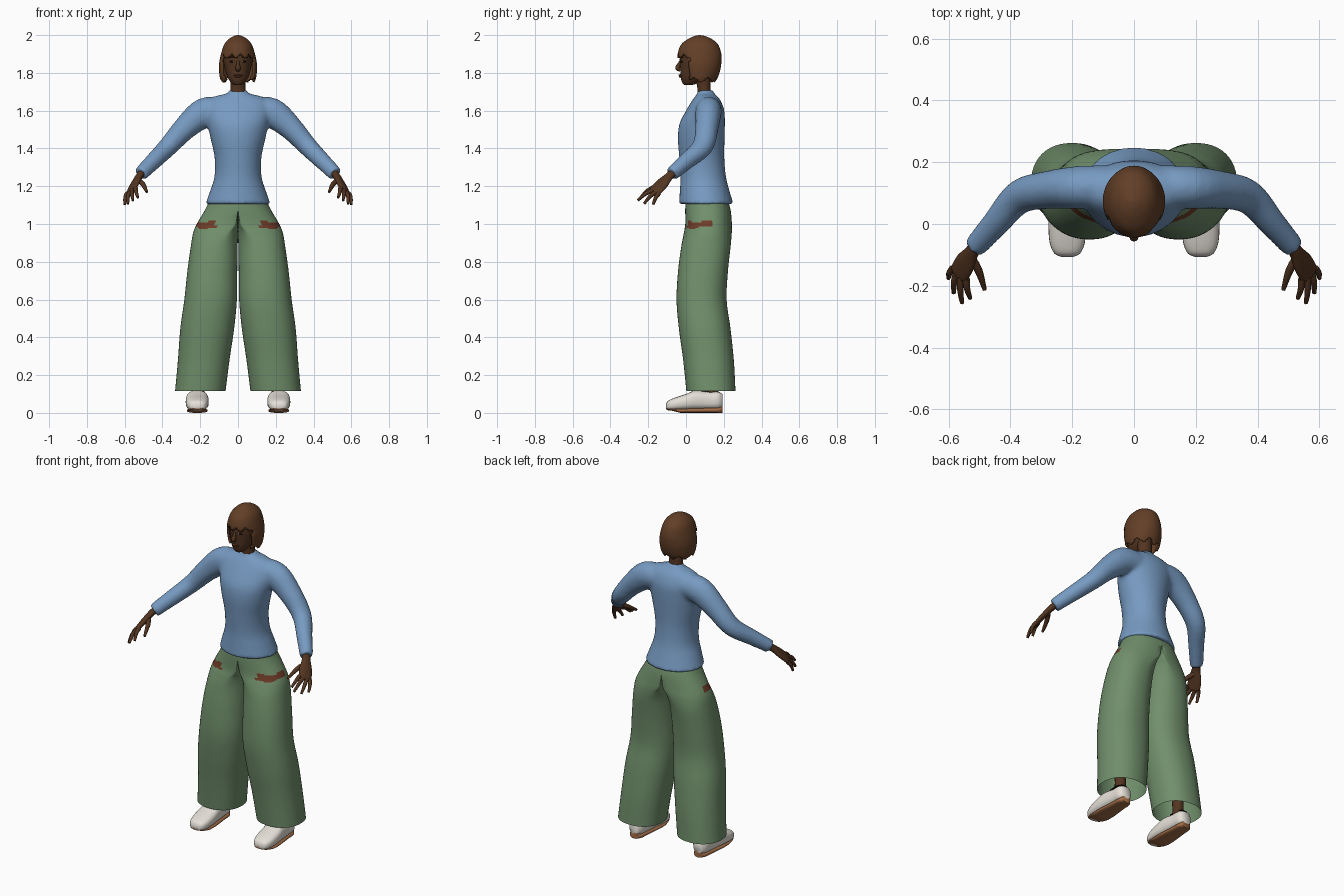
import bpy, bmesh, math
from mathutils import Vector

if "Cube" in bpy.data.objects:
    bpy.data.objects.remove(bpy.data.objects["Cube"])

def mat(name, r, g, b):
    m = bpy.data.materials.new(name)
    m.diffuse_color = [(c / 255) ** 2.2 for c in (r, g, b)] + [1]
    m.use_nodes = True
    m.node_tree.nodes["Principled BSDF"].inputs["Base Color"].default_value = m.diffuse_color
    return m

SKIN = mat("dark_skin", 84, 56, 38)
HAIR = mat("brown_hair", 98, 65, 43)
SHIRT = mat("blue_knit", 118, 153, 192)
PANTS = mat("green_cloth", 112, 142, 107)
WHITE = mat("shoe_white", 228, 223, 214)
SOLE = mat("tan_sole", 160, 108, 72)
HIP = mat("red_brown_skin", 110, 62, 44)
DARK = mat("dark_detail", 38, 26, 22)

def dense(rows, n):
    """Smoothly interpolate rows of numbers (Catmull-Rom)."""
    out = []
    for i in range(len(rows) - 1):
        a, b, c, d = (rows[max(0, min(len(rows) - 1, i + k))] for k in (-1, 0, 1, 2))
        for s in range(n):
            t = s / n
            out.append([0.5 * (2 * q + (r - p) * t + (2 * p - 5 * q + 4 * r - u) * t * t
                               + (3 * q - p - 3 * r + u) * t ** 3) for p, q, r, u in zip(a, b, c, d)])
    return out + [list(rows[-1])]

def skin_rings(bm, rings, caps=(True, True)):
    vs = [[bm.verts.new(p) for p in ring] for ring in rings]
    n = len(vs[0])
    for a, b in zip(vs, vs[1:]):
        for i in range(n):
            bm.faces.new((a[i], a[(i + 1) % n], b[(i + 1) % n], b[i]))
    if caps[0]:
        bm.faces.new(vs[0][::-1])
    if caps[1]:
        bm.faces.new(vs[-1])

def sgnpow(c, p):
    return math.copysign(abs(c) ** p, c)

def stack(bm, rows, seg=32, n=4, caps=(True, True), power=1.0):
    """Horizontal ellipses: (z, half width, y front, y back)."""
    rings = []
    for z, rx, y0, y1 in dense(rows, n):
        rings.append([(rx * sgnpow(math.cos(2 * math.pi * i / seg), power),
                       (y0 + y1) / 2 + (y1 - y0) / 2 * sgnpow(math.sin(2 * math.pi * i / seg), power), z)
                      for i in range(seg)])
    skin_rings(bm, rings, caps)

def tube(bm, rows, side=(0, 1, 0), seg=16, n=4):
    """Tube on a path: (x, y, z, radius along side, radius across)."""
    rows = dense(rows, n)
    pts = [Vector(r[:3]) for r in rows]
    rings = []
    for i, r in enumerate(rows):
        t = (pts[min(i + 1, len(pts) - 1)] - pts[max(i - 1, 0)]).normalized()
        u = Vector(side)
        u = (u - t * u.dot(t)).normalized()
        v = t.cross(u)
        rings.append([pts[i] + u * r[3] * math.cos(a) + v * r[4] * math.sin(a)
                      for a in (2 * math.pi * k / seg for k in range(seg))])
    skin_rings(bm, rings)

def blob(bm, c, s):
    ret = bmesh.ops.create_uvsphere(bm, u_segments=16, v_segments=8, radius=1)
    for v in ret["verts"]:
        v.co = Vector([c[k] + v.co[k] * s[k] for k in range(3)])

def finish(name, bm, mats, mirror=False, rule=None, angle=60):
    if mirror:
        geo = bm.verts[:] + bm.edges[:] + bm.faces[:]
        new = bmesh.ops.duplicate(bm, geom=geo)["geom"]
        for v in (g for g in new if isinstance(g, bmesh.types.BMVert)):
            v.co.x *= -1
    bmesh.ops.recalc_face_normals(bm, faces=bm.faces)
    if rule:
        for f in bm.faces:
            f.material_index = rule(f)
    me = bpy.data.meshes.new(name)
    bm.to_mesh(me)
    bm.free()
    for m in mats:
        me.materials.append(m)
    ob = bpy.data.objects.new(name, me)
    bpy.context.collection.objects.link(ob)
    bpy.ops.object.select_all(action='DESELECT')
    bpy.context.view_layer.objects.active = ob
    ob.select_set(True)
    bpy.ops.object.shade_smooth_by_angle(angle=math.radians(angle))
    return ob

# Sweater: arms and torso fused into one knit surface
bm = bmesh.new()
tube(bm, [(.08, .12, 1.6, .07, .07), (.18, .118, 1.588, .07, .08), (.28, .11, 1.508, .062, .064),
          (.37, .088, 1.41, .056, .052), (.445, .005, 1.335, .045, .045), (.515, -.075, 1.265, .037, .039)])
geo = bm.verts[:] + bm.edges[:] + bm.faces[:]
for v in bmesh.ops.duplicate(bm, geom=geo)["geom"]:
    if isinstance(v, bmesh.types.BMVert):
        v.co.x *= -1
stack(bm, [(1.105, .173, -.037, .252), (1.17, .15, -.033, .232), (1.25, .125, -.03, .212),
           (1.35, .124, -.036, .203), (1.45, .145, -.043, .204), (1.53, .163, -.035, .206),
           (1.60, .178, 0, .203), (1.65, .165, .03, .185), (1.678, .115, .05, .165),
           (1.69, .062, .06, .15), (1.71, .045, .062, .142)])
sweater = finish("sweater", bm, [SHIRT])
rm = sweater.modifiers.new("fuse", 'REMESH')
rm.mode, rm.voxel_size, rm.use_smooth_shade = 'VOXEL', .011, True
sm = sweater.modifiers.new("relax", 'SMOOTH')
sm.factor, sm.iterations = .5, 5

# Wide trousers: half-waist rings that open into round legs
bm = bmesh.new()
seg, rings = 48, []
for z, x0, x1, y0, y1, k in dense([
        (1.14, 0, .145, 0, .215, 1), (1.08, 0, .172, -.004, .235, 1), (1.0, 0, .218, -.004, .243, .85),
        (.95, 0, .238, -.012, .242, .45), (.88, .002, .25, -.025, .236, .1), (.75, .004, .268, -.042, .222, 0),
        (.6, .006, .284, -.05, .215, 0), (.45, .02, .305, -.038, .235, 0), (.28, .045, .318, -.015, .253, 0),
        (.115, .066, .333, .002, .262, 0)], 8):
    ring = []
    for i in range(seg):
        a = 2 * math.pi * i / seg
        c, s = sgnpow(math.cos(a), .9), sgnpow(math.sin(a), .9)
        leg_x = (x0 + x1) / 2 + (x1 - x0) / 2 * c
        ring.append((max(0, k * x1 * max(c, 0) + (1 - k) * leg_x), (y0 + y1) / 2 + (y1 - y0) / 2 * s, z))
    rings.append(ring)
skin_rings(bm, rings, (True, False))

def torn_pocket(f):
    c = f.calc_center_median()
    wave = .008 * math.sin(abs(c.x) * 60) + .08 * (abs(c.x) - .17)
    return int(abs(c.x) > .115 and c.y < .13 and abs(c.z - .995 - wave) < .017)
finish("trousers", bm, [PANTS, HIP], True, torn_pocket)

# Ankles
bm = bmesh.new()
tube(bm, [(.205, .12, .4, .045, .045), (.207, .13, .2, .032, .032), (.21, .13, .06, .033, .033)])
finish("ankles", bm, [SKIN], True)

# Shoes: cross-sections from toe to heel, then the soles
SHOE = [(-.106, .02, .022, .045), (-.095, .042, .014, .064), (-.06, .057, .012, .08), (0, .061, .014, .1),
        (.05, .058, .016, .118), (.12, .05, .018, .112), (.17, .046, .02, .112), (.193, .03, .028, .1)]
def shoe_part(name, material, low, high, widen):
    bm = bmesh.new()
    rings = []
    for y, w, z0, z1 in dense(SHOE, 4):
        b, t = low(y, z0), high(y, z0, z1)
        rings.append([(.216 + w * widen * sgnpow(math.cos(a), .75), y, (b + t) / 2 + (t - b) / 2 * sgnpow(math.sin(a), .75))
                      for a in (2 * math.pi * k / 24 for k in range(24))])
    skin_rings(bm, rings)
    finish(name, bm, [material], True)
shoe_part("shoe_uppers", WHITE, lambda y, z: z, lambda y, z, t: t, 1)
shoe_part("shoe_soles", SOLE, lambda y, z: max(0, -.03 - y) * .25, lambda y, z, t: z + .01, .9)

# Shoe collar line
bm = bmesh.new()
tube(bm, [(.216, .075, .1195, .02, .02), (.216, .13, .118, .034, .003), (.216, .175, .1155, .02, .003)], (1, 0, 0))
finish("shoe_openings", bm, [DARK], True)

# Hands: palm, four fingers and thumb
bm = bmesh.new()
across = (.6, .6, -.4)
tube(bm, [(.507, -.066, 1.273, .024, .02), (.525, -.092, 1.25, .025, .018), (.547, -.128, 1.212, .038, .016),
          (.565, -.16, 1.178, .038, .013), (.57, -.17, 1.168, .03, .008)], across)
for kx, ky, kz, tx, ty, tz in [(.542, -.178, 1.19, .53, -.24, 1.14), (.56, -.172, 1.18, .556, -.255, 1.125),
                               (.574, -.16, 1.168, .583, -.222, 1.107), (.586, -.143, 1.163, .6, -.175, 1.103)]:
    tube(bm, [(kx, ky, kz, .012, .012), ((kx + tx) / 2 + .004, (ky + ty) / 2, (kz + tz) / 2 + .008, .0105, .0105),
              (tx, ty, tz, .007, .007)], across, 10, 3)
tube(bm, [(.53, -.105, 1.235, .014, .014), (.503, -.15, 1.21, .013, .013), (.483, -.212, 1.17, .007, .007)], across, 10, 3)
finish("hands", bm, [SKIN], True)

# Neck and head with nose
bm = bmesh.new()
stack(bm, [(1.66, .045, .06, .14), (1.72, .04, .06, .13), (1.82, .045, .04, .13)])
stack(bm, [(1.735, .018, -.008, .03), (1.745, .034, -.018, .06), (1.775, .054, -.028, .11), (1.82, .068, -.03, .14),
           (1.88, .078, -.033, .162), (1.93, .068, -.02, .15), (1.965, .035, .02, .11)])
tube(bm, [(0, -.026, 1.868, .008, .006), (0, -.036, 1.845, .009, .01), (0, -.044, 1.825, .014, .013),
          (0, -.03, 1.812, .011, .006)], (1, 0, 0), 12)
blob(bm, (0, -.024, 1.785), (.024, .014, .008))
finish("head", bm, [SKIN])

# Lips, brows and eyes
bm = bmesh.new()
blob(bm, (0, -.031, 1.789), (.02, .008, .004))
blob(bm, (0, -.03, 1.78), (.017, .008, .0045))
finish("lips", bm, [HIP])
bm = bmesh.new()
blob(bm, (.032, -.023, 1.86), (.013, .008, .005))
blob(bm, (.034, -.024, 1.884), (.018, .007, .003))
finish("eyes_and_brows", bm, [DARK], True)
bm = bmesh.new()
for x in (.025, .04):
    blob(bm, (x, -.0275 + (x - .025) * .25, 1.86), (.0035, .005, .003))
finish("eye_whites", bm, [WHITE], True)

# Bob haircut with open face, ragged fringe and ragged lower edge
bm = bmesh.new()
stack(bm, [(1.75, .087, -.005, .152), (1.775, .096, -.02, .168), (1.81, .1, -.032, .18), (1.85, .1, -.04, .187),
           (1.9, .09, -.044, .187), (1.95, .073, -.026, .17), (1.98, .048, .012, .135), (1.995, .022, .045, .1),
           (2.0, .005, .068, .076)], 56, 5, (False, True))
cut = []
for f in bm.faces:
    c = f.calc_center_median()
    face_gap = c.y < .018 and c.z < 1.888 + .01 * math.sin(c.x * 130)
    rag = c.z < 1.762 + .012 * math.sin(math.atan2(c.x, c.y - .08) * 7)
    if face_gap or rag:
        cut.append(f)
bmesh.ops.delete(bm, geom=cut, context='FACES')
hair = finish("bob_hair", bm, [HAIR])
so = hair.modifiers.new("thickness", 'SOLIDIFY')
so.thickness, so.offset = .012, -1
